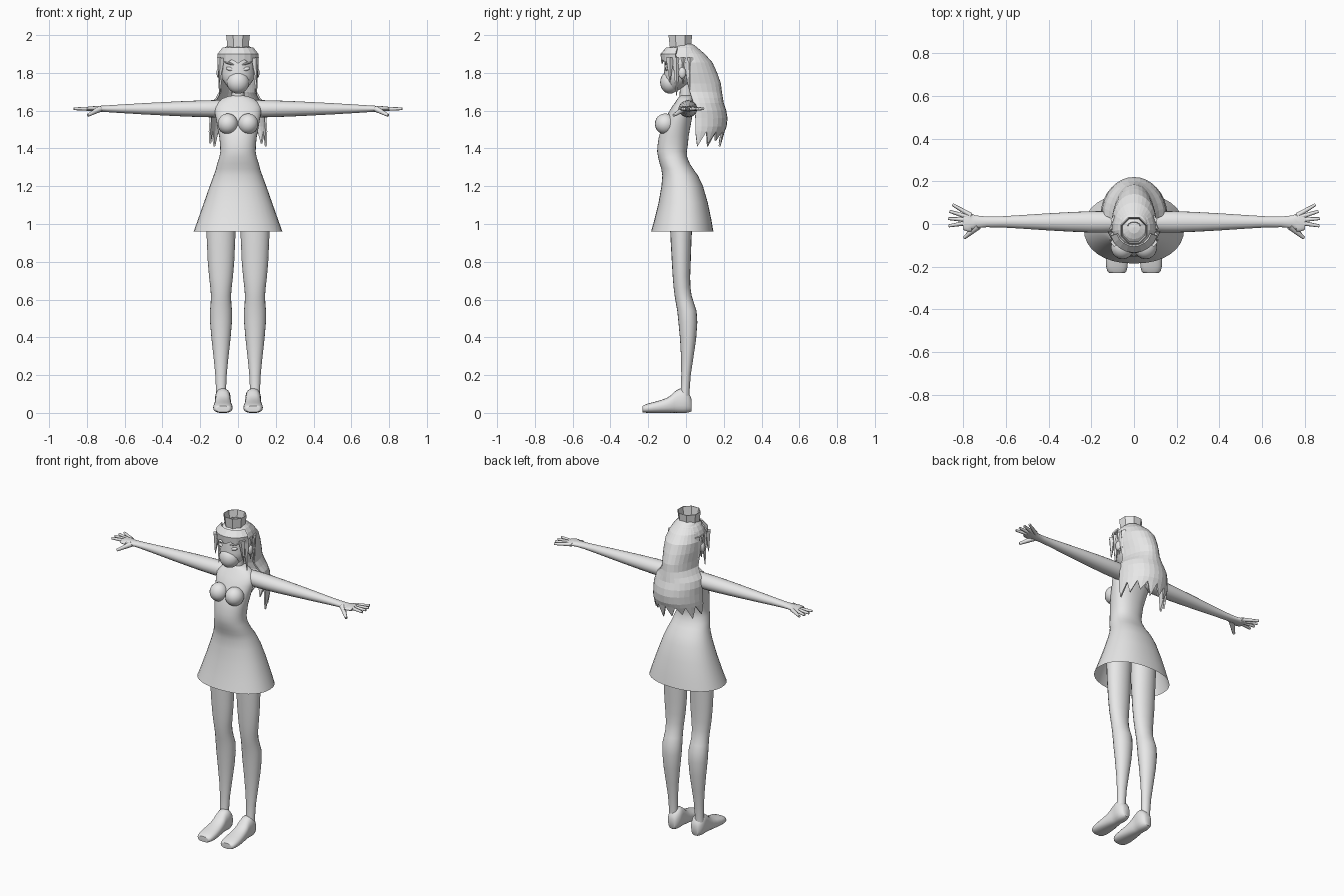
import bpy, bmesh
from math import sin, cos, pi, radians
from mathutils import Vector, Matrix

default_cube = bpy.data.objects.get("Cube")
if default_cube:
    bpy.data.objects.remove(default_cube, do_unlink=True)

grey = bpy.data.materials.new("plain grey")
grey.use_nodes = True
grey.diffuse_color = (.8, .8, .8, 1)
grey.node_tree.nodes["Principled BSDF"].inputs["Base Color"].default_value = grey.diffuse_color


def finish(name, bm, angle=50, thickness=0):
    """Turn a bmesh into a shaded object; a zero angle keeps flat faces."""
    bmesh.ops.recalc_face_normals(bm, faces=bm.faces)
    mesh = bpy.data.meshes.new(name)
    bm.to_mesh(mesh)
    bm.free()
    mesh.materials.append(grey)
    if angle:
        mesh.shade_smooth()
        mesh.set_sharp_from_angle(angle=radians(angle))
    part = bpy.data.objects.new(name, mesh)
    bpy.context.collection.objects.link(part)
    if thickness:
        part.modifiers.new("thickness", "SOLIDIFY").thickness = thickness


def blend(keys, steps):
    """Smooth curve through the key rings."""
    keys = [Vector(key) for key in keys]
    rings = []
    for index in range(len(keys) - 1):
        start, end = keys[index], keys[index + 1]
        before = keys[max(index - 1, 0)]
        after = keys[min(index + 2, len(keys) - 1)]
        for step in range(steps):
            t = step / steps
            weight = t * t * (3 - 2 * t)
            leaving = start + (end - before) * (t / 2)
            arriving = end - (after - start) * ((1 - t) / 2)
            rings.append(leaving * (1 - weight) + arriving * weight)
    return rings + [keys[-1]]


def bridge(bm, rows, closed=True):
    for lower, upper in zip(rows, rows[1:]):
        for i in range(0 if closed else 1, len(lower)):
            bm.faces.new((lower[i - 1], lower[i], upper[i], upper[i - 1]))


def rounded(value, power):
    return abs(value) ** (2 / power) * (1 if value > 0 else -1)


def loft(name, axis, keys, offset=0, sides=20, power=2, steps=3, open_start=False):
    """Key ring: place on axis, half width, centre and half size of the other way."""
    bm = bmesh.new()
    rows = []
    for place, width, centre, depth in blend(keys, steps):
        row = []
        for i in range(sides):
            turn = 2 * pi * i / sides
            across = offset + width * rounded(cos(turn), power)
            other = centre + depth * rounded(sin(turn), power)
            point = {"x": (place, across, other), "y": (across, place, other),
                     "z": (across, other, place)}[axis]
            row.append(bm.verts.new(point))
        rows.append(row)
    bridge(bm, rows)
    bm.faces.new(rows[-1])
    if not open_start:
        bm.faces.new(rows[0])
    finish(name, bm)


def ball(name, centre, size, angle=50, turn=0, drop=None):
    bm = bmesh.new()
    bmesh.ops.create_uvsphere(bm, u_segments=18, v_segments=12, radius=1)
    if drop:
        unwanted = [face for face in bm.faces if drop(face.calc_center_median())]
        bmesh.ops.delete(bm, geom=unwanted, context="FACES")
    matrix = Matrix.Translation(centre) @ Matrix.Rotation(turn, 4, "Y") @ Matrix.Diagonal((*size, 1))
    bmesh.ops.transform(bm, matrix=matrix, verts=bm.verts)
    finish(name, bm, angle)


def taper(bm, start, end, start_radius, end_radius, sides=8):
    start, end = Vector(start), Vector(end)
    along = end - start
    turn = along.to_track_quat("Z", "Y").to_matrix().to_4x4()
    bmesh.ops.create_cone(bm, cap_ends=True, segments=sides, depth=along.length,
                          radius1=start_radius, radius2=end_radius,
                          matrix=Matrix.Translation((start + end) / 2) @ turn)


# Dress with an open flared skirt, waist and shoulders
loft("dress", "z", [
    (.96, .235, -.02, .165), (1.2, .15, -.02, .11), (1.32, .11, -.06, .08),
    (1.42, .095, -.07, .08), (1.55, .115, -.04, .07), (1.64, .11, -.01, .05),
    (1.68, .03, 0, .03)], sides=32, power=2.2, open_start=True)

# Neck
bm = bmesh.new()
taper(bm, (0, 0, 1.64), (0, 0, 1.8), .035, .03, sides=16)
finish("neck", bm)

for tag, side in (("left", 1), ("right", -1)):
    ball(tag + "_bust", (side * .054, -.11, 1.53), (.054, .055, .055))

    # Leg with a rounded calf, and a shoe with a flat sole
    loft(tag + "_leg", "z", [
        (.05, .03, -.01, .03), (.2, .03, 0, .025), (.48, .058, .01, .05),
        (.62, .053, -.015, .045), (.8, .07, -.025, .05), (1.1, .08, -.025, .065)],
        offset=side * .09)
    loft(tag + "_shoe", "y", [
        (.03, .02, .04, .03), (0, .04, .06, .06), (-.05, .04, .06, .06),
        (-.1, .045, .04, .04), (-.2, .05, .025, .025), (-.23, .03, .02, .015)],
        offset=side * .08, power=2.5)

    # Arm out to the palm
    arm = ((.06, .04, .045), (.15, .05, .045), (.4, .04, .035),
           (.69, .025, .018), (.76, .045, .014), (.8, .035, .01))
    loft(tag + "_arm", "x", [(side * reach, width, 1.61, height)
                             for reach, width, height in arm], offset=.01)

    # Splayed fingers and thumb
    bm = bmesh.new()
    for finger in range(4):
        spread = .53 - finger * .23
        knuckle = Vector((side * .72, .015, 1.61))
        pointing = Vector((side * cos(spread), sin(spread), 0))
        taper(bm, knuckle + pointing * .05, knuckle + pointing * .15, .012, .007)
    taper(bm, (side * .73, -.01, 1.61), (side * .795, -.065, 1.575), .017, .008)
    finish(tag + "_fingers", bm)

    # Ear, eye and slanted brow
    ball(tag + "_ear", (side * .1, -.02, 1.8), (.014, .02, .03))
    ball(tag + "_eye", (side * .04, -.1, 1.82), (.026, .01, .01), turn=-side * .25)
    ball(tag + "_brow", (side * .045, -.105, 1.85), (.03, .01, .006), turn=-side * .3)

    # Pointed locks hanging beside the face
    bm = bmesh.new()
    for lock, tip in enumerate((1.75, 1.68, 1.74, 1.71)):
        depth = lock * .035 - .085
        taper(bm, (side * .088, depth, 1.88), (side * .098, depth, tip), .022, .002, sides=5)
    finish(tag + "_locks", bm, angle=0)

# Head and rounded mask
loft("head", "z", [
    (1.7, .02, -.08, .02), (1.75, .073, -.045, .07), (1.82, .09, -.02, .095),
    (1.9, .08, -.01, .09), (1.94, .04, -.01, .05)])
ball("mask", (0, -.085, 1.75), (.06, .052, .06))

# Hair cap, open over the face
ball("hair_cap", (0, -.015, 1.85), (.106, .112, .114), angle=0,
     drop=lambda point: point.z < .2 and point.y < -.35 or point.z < -.6)

# Fringe with a ragged lower edge
bm = bmesh.new()
rows = []
for radius, height, ragged in ((.085, 1.935, 0), (.115, 1.9, 0), (.11, 1.85, .02)):
    rows.append([bm.verts.new((radius * cos(turn), radius * sin(turn) - .02,
                               height + ragged * (i % 2)))
                 for i, turn in enumerate(pi * (1.1 + i / 10) for i in range(9))])
bridge(bm, rows, closed=False)
finish("fringe", bm, angle=0, thickness=.008)

# Long back hair: faceted half shell ending in ragged points
bm = bmesh.new()
rows = []
strands = 8
for height, width, front, depth in blend([
        (1.965, .03, -.01, .02), (1.9, .09, 0, .1), (1.8, .105, 0, .165),
        (1.7, .1, .02, .17), (1.64, .14, .04, .16), (1.56, .15, .05, .17),
        (1.49, .155, .05, .155)], steps=2):
    turns = [pi * i / strands / 2 for i in range(strands * 2 + 1)]
    rows.append([bm.verts.new((width * cos(turn), front + depth * sin(turn), height))
                 for turn in turns])
bridge(bm, rows, closed=False)
hem = rows[-1]
for strand in range(strands):
    left, middle, right = hem[strand * 2:strand * 2 + 3]
    drop = Vector((0, -.02, -.08 + .015 * (strand % 3)))
    tip = bm.verts.new(middle.co + drop)
    bm.faces.new((left, middle, tip))
    bm.faces.new((middle, right, tip))
finish("back_hair", bm, angle=0, thickness=.01)

# Hollow eight-sided crown
bm = bmesh.new()
rows = []
for radius, height in ((.056, 1.935), (.064, 2)):
    turns = [pi * (i + .5) / 4 for i in range(8)]
    rows.append([bm.verts.new((radius * cos(turn), radius * sin(turn) - .03, height))
                 for turn in turns])
bridge(bm, rows)
finish("crown", bm, angle=0, thickness=.004)
